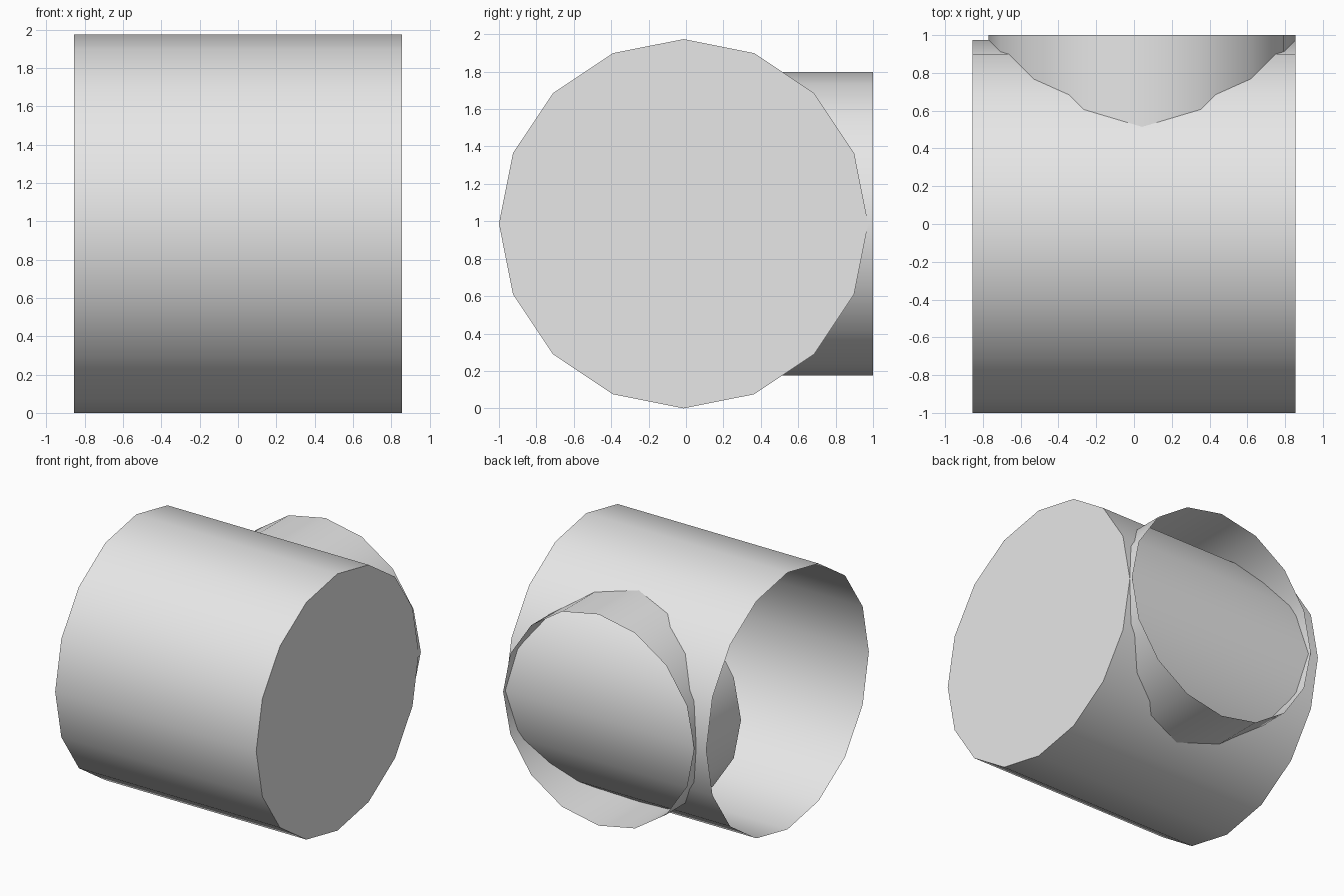
import bpy, bmesh, math
from mathutils import Vector

if "Cube" in bpy.data.objects:
    bpy.data.objects.remove(bpy.data.objects["Cube"])

grey = bpy.data.materials.new("light_grey")
grey.diffuse_color = (0.8, 0.8, 0.8, 1)
grey.use_nodes = True
grey.node_tree.nodes["Principled BSDF"].inputs["Base Color"].default_value = grey.diffuse_color

SIDES = 16


def cup(name, radius, closed_centre, open_centre):
    """Thin-walled tube, capped at one end and open at the other."""
    a, b = Vector(closed_centre), Vector(open_centre)
    axis = (b - a).normalized()
    up = Vector((0, 0, 1))
    side = up.cross(axis)
    bm = bmesh.new()
    rings = []
    for c in (a, b):
        ring = []
        for i in range(SIDES):
            t = 2 * math.pi * i / SIDES
            ring.append(bm.verts.new(c + radius * (side * math.sin(t) + up * math.cos(t))))
        rings.append(ring)
    low, high = rings
    for i in range(SIDES):
        j = (i + 1) % SIDES
        bm.faces.new((low[j], low[i], high[i], high[j]))
    bm.faces.new(low)
    # Walls point outwards
    bm.normal_update()
    centre = (a + b) / 2
    for f in bm.faces:
        if f.normal.dot(f.calc_center_median() - centre) < 0:
            f.normal_flip()
    mesh = bpy.data.meshes.new(name)
    bm.to_mesh(mesh)
    bm.free()
    mesh.materials.append(grey)
    obj = bpy.data.objects.new(name, mesh)
    bpy.context.collection.objects.link(obj)
    bpy.ops.object.select_all(action='DESELECT')
    obj.select_set(True)
    bpy.context.view_layer.objects.active = obj
    bpy.ops.object.shade_smooth_by_angle(angle=math.radians(30))
    return obj


# Main pipe, closed on the right and open on the left
cup("main_pipe", 0.987, (0.855, -0.013, 0.987), (-0.855, -0.013, 0.987))

# Branch pipe, rooted inside the main pipe and open at the back
cup("branch_pipe", 0.812, (0.043, 0.43, 0.987), (0.043, 1.0, 0.987))
